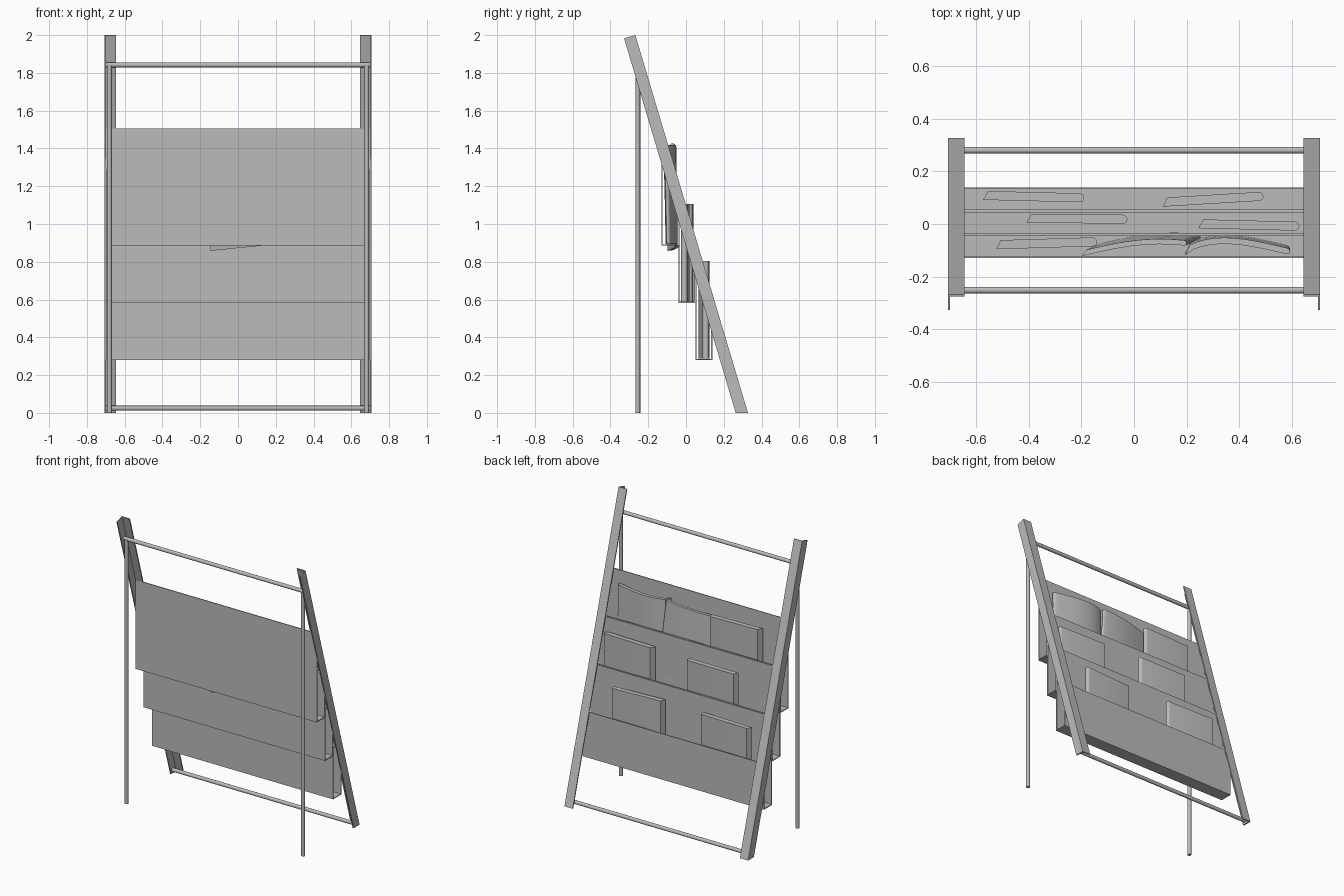
import bpy, bmesh, math
from mathutils import Matrix, Vector

if "Cube" in bpy.data.objects:
    bpy.data.objects.remove(bpy.data.objects["Cube"], do_unlink=True)

GREY = (0.5, 0.5, 0.5, 1)
mat = bpy.data.materials.new("plain grey")
mat.use_nodes = True
mat.diffuse_color = GREY
mat.node_tree.nodes["Principled BSDF"].inputs["Base Color"].default_value = GREY


def finish(name, bm, smooth=False):
    bmesh.ops.recalc_face_normals(bm, faces=bm.faces)
    mesh = bpy.data.meshes.new(name)
    bm.to_mesh(mesh)
    bm.free()
    mesh.materials.append(mat)
    obj = bpy.data.objects.new(name, mesh)
    bpy.context.collection.objects.link(obj)
    if smooth:
        bpy.ops.object.select_all(action='DESELECT')
        obj.select_set(True)
        bpy.context.view_layer.objects.active = obj
        bpy.ops.object.shade_smooth_by_angle(angle=math.radians(35))
    return obj


def extrude(bm, points, direction):
    """Add a solid swept from a flat outline."""
    face = bm.faces.new([bm.verts.new(p) for p in points])
    new = bmesh.ops.extrude_face_region(bm, geom=[face], use_keep_orig=True)["geom"]
    bmesh.ops.translate(bm, vec=direction, verts=[v for v in new if isinstance(v, bmesh.types.BMVert)])


def side_prism(bm, profile, x0, x1):
    extrude(bm, [(x0, y, z) for y, z in profile], (x1 - x0, 0, 0))


def rod(name, start, end, radius=0.0128):
    a, b = Vector(start), Vector(end)
    bm = bmesh.new()
    turn = (b - a).to_track_quat('Z', 'Y').to_matrix().to_4x4()
    bmesh.ops.create_cone(bm, cap_ends=True, segments=20, radius1=radius, radius2=radius,
                          depth=(b - a).length, matrix=Matrix.Translation((a + b) / 2) @ turn)
    finish(name, bm, True)


# Leaning angle-section rails and upright poles
SLOPE = 0.298
flange = [(0.263, 0), (0.328, 0), (0.328 - 2 * SLOPE, 2), (-0.328, 1.983)]
plate = [(0.32, 0), (0.328, 0), (0.328 - 2 * SLOPE, 2), (0.32 - 1.998 * SLOPE, 1.998)]
for side, s in (("left", 1), ("right", -1)):
    bm = bmesh.new()
    side_prism(bm, flange, s * 0.70, s * 0.708)
    side_prism(bm, plate, s * 0.645, s * 0.70)
    finish(side + "_rail", bm)
    rod(side + "_pole", (s * 0.681, -0.255, 0), (s * 0.681, -0.255, 1.84))

# Cross bars
rod("top_bar", (-0.70, -0.252, 1.842), (0.70, -0.252, 1.842))
rod("bottom_bar", (-0.70, 0.281, 0.025), (0.70, 0.281, 0.025))

# Folded sheet pockets, tall in front and low behind
T, DEPTH = 0.006, 0.0895
for i, level in enumerate(("lower", "middle", "upper")):
    y, z = 0.05 - 0.09 * i, 0.28 + 0.3025 * i
    back = y + DEPTH
    bm = bmesh.new()
    side_prism(bm, [(y, z), (back, z), (back, z + 0.32), (back - T, z + 0.32),
                    (back - T, z + T), (y + T, z + T), (y + T, z + 0.62), (y, z + 0.62)],
               -0.699, 0.699)
    finish(level + "_pocket", bm)


def book(name, x, y, z, turn=0, tilt=0, lean=0, thick=0.034, bend=None,
         length=0.385, height=0.515):
    """Upright book: slanted page edge on one end, rounded spine on the other."""
    bend = bend or (lambda t: 0)
    steps = 12 if bend(0.5) else 1
    u0, u1 = 0.018, length - thick / 2
    near = [(u1 * k / steps, 0) for k in range(steps + 1)]
    spine = [(u1 + thick / 2 * math.cos(a), thick / 2 * (1 + math.sin(a)))
             for a in (math.pi * (k / 6 - 0.5) for k in range(1, 6))]
    far = [(u1 + (u0 - u1) * k / steps, thick) for k in range(steps + 1)]
    bm = bmesh.new()
    extrude(bm, [(u, v + bend(u / length), 0) for u, v in near + spine + far],
            (0, -lean, height))
    bm.transform(Matrix.Translation((x, y, z)) @ Matrix.Rotation(turn, 4, 'Z')
                 @ Matrix.Rotation(-tilt, 4, 'Y'))
    finish(name, bm, True)


# Flat books
book("lower_right_book", -0.575, 0.092, 0.288, turn=-0.025)
book("lower_left_book", 0.11, 0.066, 0.288, turn=0.06)
book("middle_right_book", -0.41, 0.005, 0.59, turn=-0.01)
book("middle_left_book", 0.245, -0.016, 0.59, turn=-0.025)
book("upper_right_book", -0.525, -0.096, 0.893, turn=0.03)

# Bent magazines in the upper pocket
book("slumped_magazine", -0.145, -0.098, 0.858, tilt=0.1, lean=0.024, thick=0.02,
     bend=lambda t: 0.045 * math.sin(2.1 * t), length=0.40, height=0.53)
book("curved_magazine", 0.195, -0.108, 0.893, lean=0.01, thick=0.024,
     bend=lambda t: 0.042 * math.sin(math.pi * t ** 0.7), length=0.40, height=0.525)
